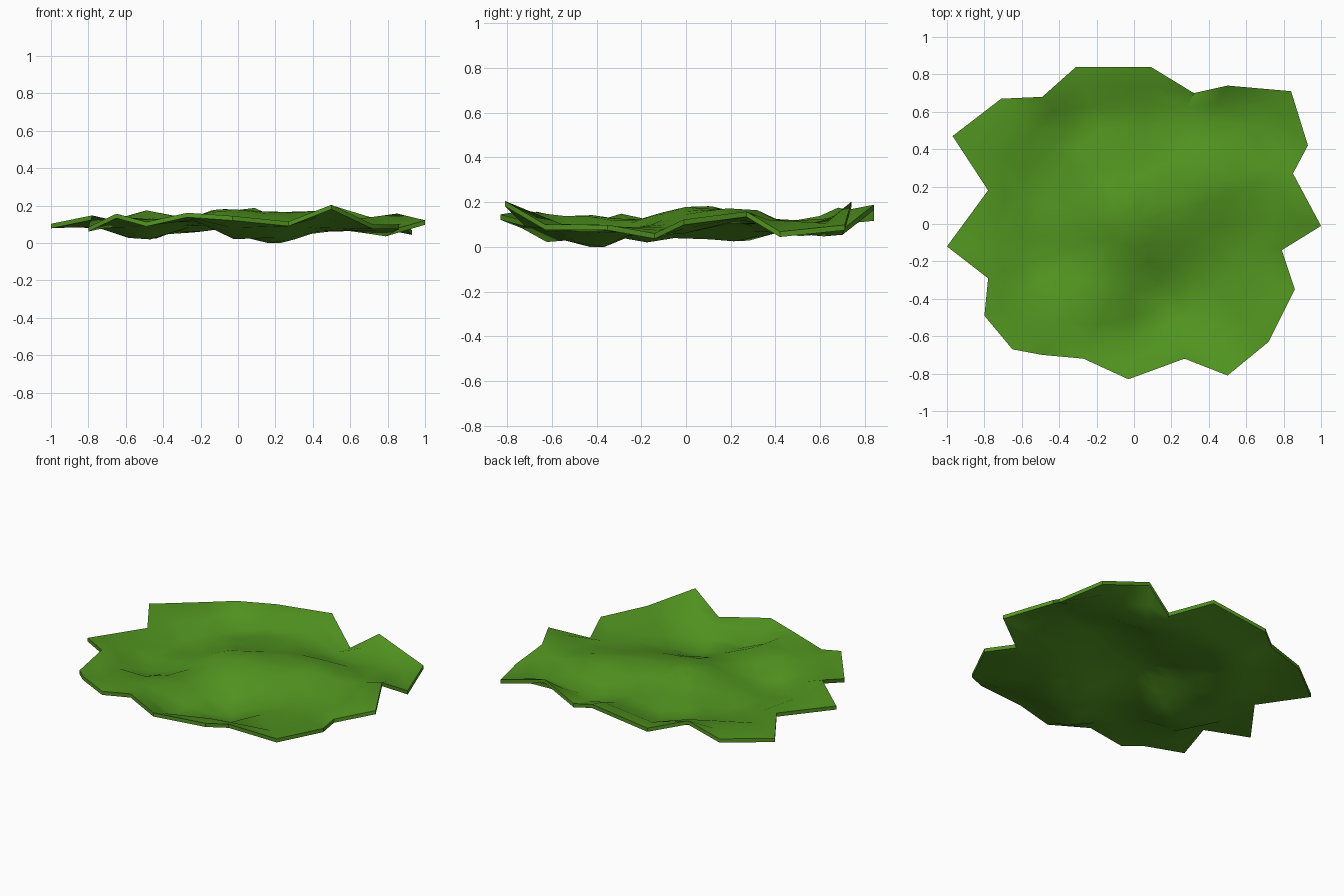
import bpy, bmesh
from mathutils import Vector

if "Cube" in bpy.data.objects:
    bpy.data.objects.remove(bpy.data.objects["Cube"])

THICK = 0.024

# jagged leaf rim: x, y, top height
RIM = [(-.31, .84, .14), (.09, .84, .188), (.32, .70, .078), (.50, .74, .202),
       (.84, .71, .098), (.93, .42, .068), (.85, .27, .158), (1.0, -.01, .122),
       (.79, -.14, .06), (.86, -.35, .098), (.72, -.63, .10), (.50, -.81, .205),
       (.27, -.72, .115), (-.03, -.83, .145), (-.27, -.72, .162), (-.49, -.70, .113),
       (-.65, -.67, .157), (-.80, -.49, .086), (-.78, -.29, .148), (-1.0, -.12, .103),
       (-.78, .18, .112), (-.97, .47, .108), (-.71, .67, .112), (-.49, .68, .175)]

# gentle hills and hollows inside the leaf
INNER = [(-.05, .06, .185), (.17, .145, .172), (.38, .23, .175), (.22, -.42, .015),
         (.0, -.62, .042), (-.52, -.18, .04), (-.52, .22, .04), (-.25, -.47, .145),
         (-.30, .55, .06), (.32, .60, .065), (.60, .50, .095), (.60, -.20, .088),
         (-.10, .35, .12), (.50, -.45, .09)]


def height(x, y):
    """Blend the known heights by inverse distance, never below the floor."""
    total = weight = 0
    for px, py, pz in RIM + INNER:
        d2 = (x - px) ** 2 + (y - py) ** 2
        w = 1 / (d2 + 0.002) ** 1.5
        total += w * pz
        weight += w
    return max(total / weight, THICK)


# leaf top: rings from the centre out to the rim
bm = bmesh.new()
centre = Vector((0, 0, height(0, 0)))
middle = bm.verts.new(centre)
rings = []
for f in (0.15, 0.3, 0.45, 0.6, 0.75, 0.88):
    rings.append([bm.verts.new((x * f, y * f, height(x * f, y * f))) for x, y, z in RIM])
rings.append([bm.verts.new(p) for p in RIM])
n = len(RIM)
for i in range(n):
    j = (i + 1) % n
    bm.faces.new((middle, rings[0][j], rings[0][i]))
    for a, b in zip(rings, rings[1:]):
        bm.faces.new((a[i], a[j], b[j], b[i]))
bmesh.ops.triangulate(bm, faces=[f for f in bm.faces if len(f.verts) > 3])

# underside: a copy dropped straight down, joined by the thin rim
ext = bmesh.ops.extrude_face_region(bm, geom=bm.faces[:], use_keep_orig=True)
for v in ext["geom"]:
    if isinstance(v, bmesh.types.BMVert):
        v.co.z -= THICK
bmesh.ops.recalc_face_normals(bm, faces=bm.faces[:])

# stand on the ground
low = min(v.co.z for v in bm.verts)
for v in bm.verts:
    v.co.z -= low

mesh = bpy.data.meshes.new("leaf_pad")
bm.to_mesh(mesh)
bm.free()
leaf = bpy.data.objects.new("leaf_pad", mesh)
bpy.context.collection.objects.link(leaf)

green = bpy.data.materials.new("leaf green")
green.diffuse_color = (0.083, 0.30, 0.014, 1)
green.use_nodes = True
green.node_tree.nodes["Principled BSDF"].inputs["Base Color"].default_value = green.diffuse_color
mesh.materials.append(green)

bpy.context.view_layer.objects.active = leaf
leaf.select_set(True)
bpy.ops.object.shade_smooth_by_angle(angle=0.7)
